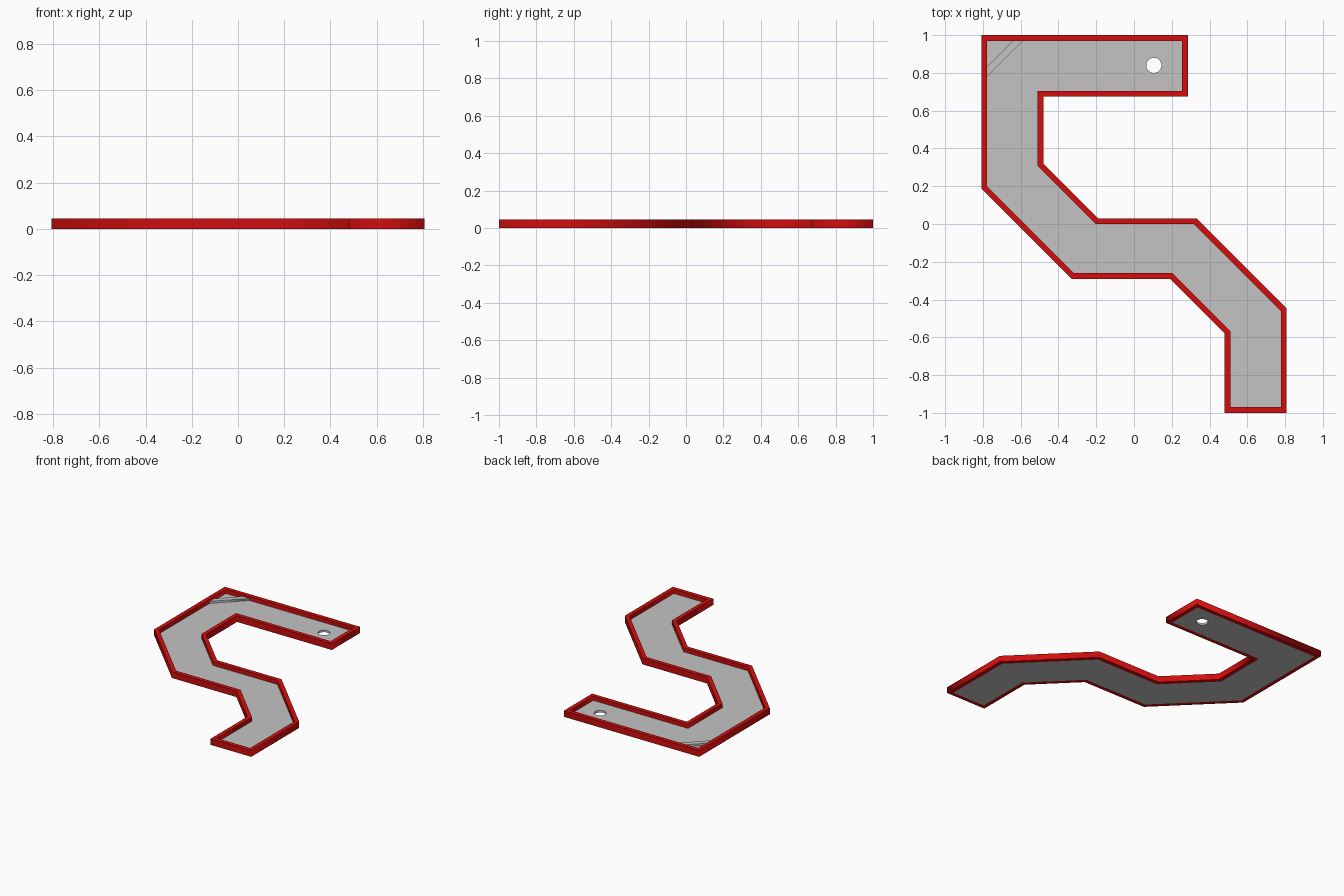
import bpy
import math
from mathutils import Vector

if "Cube" in bpy.data.objects:
    bpy.data.objects.remove(bpy.data.objects["Cube"])

WALL, HEIGHT, FLOOR, BUMP = 0.03, 0.045, 0.015, 0.03


def material(name, rgb):
    m = bpy.data.materials.new(name)
    m.use_nodes = True
    m.diffuse_color = (*rgb, 1)
    m.node_tree.nodes["Principled BSDF"].inputs["Base Color"].default_value = (*rgb, 1)
    return m


def inset(points, d):
    """Mitred inward offset of a clockwise outline."""
    pts = [Vector(p) for p in points]
    out = []
    for i, p in enumerate(pts):
        a = (p - pts[i - 1]).normalized()
        b = (pts[(i + 1) % len(pts)] - p).normalized()
        na, nb = Vector((a.y, -a.x)), Vector((b.y, -b.x))
        out.append(p + (na + nb) * d / (1 + na.dot(nb)))
    return out


def slab(name, loops, z0, z1, mat):
    """Extruded flat shape; later loops cut holes in the first."""
    cu = bpy.data.curves.new(name, 'CURVE')
    cu.dimensions = '2D'
    cu.fill_mode = 'BOTH'
    cu.extrude = (z1 - z0) / 2
    for loop in loops:
        sp = cu.splines.new('POLY')
        sp.points.add(len(loop) - 1)
        for pt, p in zip(sp.points, loop):
            pt.co = (p[0], p[1], 0, 1)
        sp.use_cyclic_u = True
    ob = bpy.data.objects.new(name, cu)
    bpy.context.collection.objects.link(ob)
    ob.location.z = (z0 + z1) / 2
    cu.materials.append(mat)
    bpy.ops.object.select_all(action='DESELECT')
    ob.select_set(True)
    bpy.context.view_layer.objects.active = ob
    bpy.ops.object.convert(target='MESH')
    return bpy.context.object


red = material("red wall", (0.65, 0.004, 0.004))
grey = material("grey floor", (0.55, 0.55, 0.55))

# Course outline, clockwise from the back corner
outline = [(-.807, 1), (.285, 1), (.285, .675), (-.48, .675), (-.48, .32),
           (-.19, .03), (.33, .03), (.807, -.447), (.807, -1), (.48, -1),
           (.48, -.58), (.19, -.29), (-.33, -.29), (-.807, .187)]
inner = inset(outline, WALL)

# Border wall around the whole course
slab("border_wall", [outline, inner], 0, HEIGHT, red)

# Floor with the round cup hole
hole = [(.105 + .04 * math.cos(math.tau * i / 32),
         .84 + .04 * math.sin(math.tau * i / 32)) for i in range(32)]
slab("floor", [inner, hole], 0, FLOOR, grey)

# Low diagonal bumper across the back corner
cx, cy = inner[0]
near, far = 0.135, 0.19
slab("corner_bumper", [[(cx, cy - near), (cx + near, cy), (cx + far, cy), (cx, cy - far)]],
     FLOOR, BUMP, grey)
